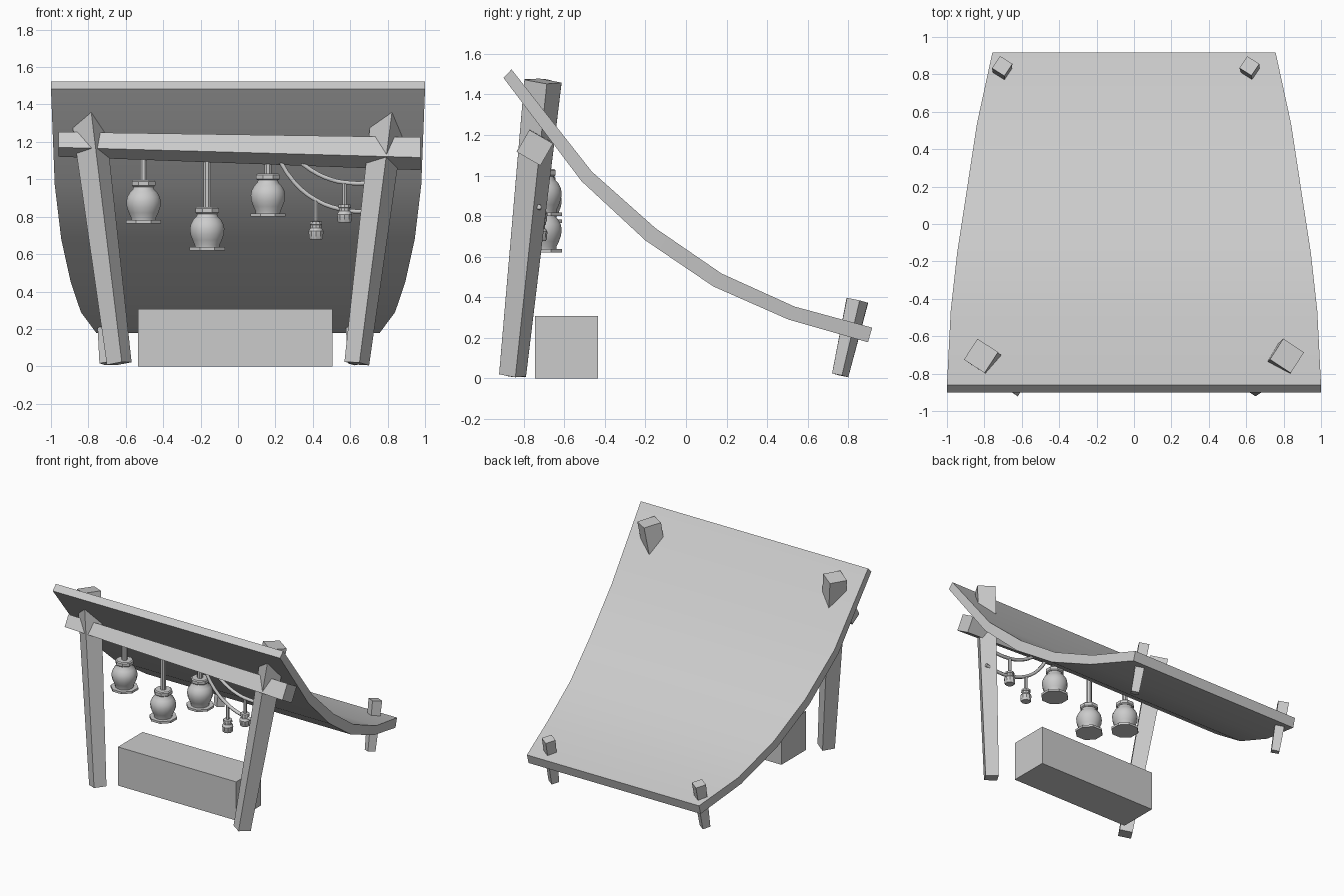
import bpy, math
from mathutils import Vector, Matrix

if "Cube" in bpy.data.objects:
    bpy.data.objects.remove(bpy.data.objects["Cube"])


def mesh_object(name, verts, faces, smooth=None):
    me = bpy.data.meshes.new(name)
    me.from_pydata([tuple(v) for v in verts], [], faces)
    ob = bpy.data.objects.new(name, me)
    bpy.context.collection.objects.link(ob)
    bpy.ops.object.select_all(action='DESELECT')
    ob.select_set(True)
    bpy.context.view_layer.objects.active = ob
    bpy.ops.object.mode_set(mode='EDIT')
    bpy.ops.mesh.select_all(action='SELECT')
    bpy.ops.mesh.normals_make_consistent(inside=False)
    bpy.ops.object.mode_set(mode='OBJECT')
    if smooth:
        bpy.ops.object.shade_smooth_by_angle(angle=math.radians(smooth))
    return ob


def loft(name, rings, smooth=None):
    """Skin a list of equal-length closed rings and cap both ends."""
    n = len(rings[0])
    verts = [v for r in rings for v in r]
    faces = [(i * n + j, i * n + (j + 1) % n, (i + 1) * n + (j + 1) % n, (i + 1) * n + j)
             for i in range(len(rings) - 1) for j in range(n)]
    faces += [tuple(range(n)), tuple(range(len(verts) - n, len(verts)))]
    return mesh_object(name, verts, faces, smooth)


def post(name, bottom, top, r0, r1, turn):
    """Leaning, tapering four-sided post."""
    bottom, top = Vector(bottom), Vector(top)
    lean = Vector((0, 0, 1)).rotation_difference(top - bottom)
    angles = [math.radians(turn + 90 * k) for k in range(4)]
    return loft(name, [[c + lean @ Vector((r * math.cos(a), r * math.sin(a), 0)) for a in angles]
                       for c, r in ((bottom, r0), (top, r1))])


def lathe(name, profile, pos, sides, smooth=None):
    rings = [[Vector(pos) + Vector((r * math.cos(a), r * math.sin(a), z))
              for a in (2 * math.pi * (k + 0.5) / sides for k in range(sides))]
             for r, z in profile]
    return loft(name, rings, smooth)


def rope(name, points, radius):
    cu = bpy.data.curves.new(name, 'CURVE')
    cu.dimensions = '3D'
    cu.bevel_depth = radius
    cu.bevel_resolution = 1
    cu.use_fill_caps = True
    cu.resolution_u = 3
    sp = cu.splines.new('BEZIER')
    sp.bezier_points.add(len(points) - 1)
    for bp, p in zip(sp.bezier_points, points):
        bp.co = p
        bp.handle_left_type = bp.handle_right_type = 'AUTO'
    ob = bpy.data.objects.new(name, cu)
    bpy.context.collection.objects.link(ob)


# Sagging canopy: half width, upper (y, z), lower (y, z) per row
rows = [(1.0, -0.86, 1.523, -0.90, 1.482), (0.98, -0.465, 1.02, -0.515, 0.972),
        (0.945, -0.15, 0.74, -0.20, 0.68), (0.895, 0.175, 0.517, 0.135, 0.453),
        (0.84, 0.535, 0.354, 0.505, 0.29), (0.757, 0.918, 0.25, 0.897, 0.178)]
loft("canopy", [[(-w, yu, zu), (w, yu, zu), (w, yl, zl), (-w, yl, zl)]
                for w, yu, zu, yl, zl in rows], 30)

# Posts
for side, s in (("left", -1), ("right", 1)):
    post("front_post_" + side, (s * 0.635, -0.855, 0.015), (s * 0.818, -0.705, 1.465),
         0.068, 0.094, 12)
post("back_post_left", (-0.70, 0.76, 0.015), (-0.705, 0.845, 0.385), 0.042, 0.056, 12)
post("back_post_right", (0.63, 0.76, 0.015), (0.617, 0.845, 0.385), 0.042, 0.054, 12)

# Cross beam, tapering towards the left
tilt = Matrix.Rotation(math.radians(-30), 3, 'X')
loft("cross_beam", [[Vector(c) + tilt @ Vector((0, a * w / 2, b * h / 2))
                     for a, b in ((-1, -1), (1, -1), (1, 1), (-1, 1))]
                    for c, w, h in (((-0.96, -0.74, 1.187), 0.10, 0.095),
                                    ((0.975, -0.745, 1.137), 0.135, 0.125))])

# Counter block
x0, x1, y0, y1 = -0.535, 0.505, -0.745, -0.435
loft("counter", [[(x0, y0, z), (x1, y0, z), (x1, y1, z), (x0, y1, z)] for z in (0, 0.307)])

# Hanging lanterns: rod, collar, rounded body, base plate
body = [(0.066, 0.012), (0.068, 0.03), (0.08, 0.055), (0.091, 0.085), (0.094, 0.115),
        (0.089, 0.14), (0.075, 0.165), (0.058, 0.182), (0.052, 0.205)]
for i, (x, z) in enumerate(((-0.505, 0.765), (-0.165, 0.62), (0.16, 0.80)), 1):
    p = (x, -0.705, z)
    tag = "_%d" % i
    lathe("lantern_body" + tag, body, p, 16, 50)
    lathe("lantern_base" + tag, [(0.102, 0), (0.102, 0.017)], p, 8)
    lathe("lantern_collar" + tag, [(0.06, 0.195), (0.068, 0.202), (0.068, 0.224), (0.06, 0.231)], p, 8)
    lathe("lantern_rod" + tag, [(0.021, 0.22), (0.021, 1.15 - z)], p, 8)

# Draped ropes between beam and right post
Y = -0.725
rope("rope_low", [(x, Y, z) for x, z in ((0.20, 1.14), (0.30, 0.985), (0.42, 0.888),
                                         (0.55, 0.84), (0.67, 0.828), (0.795, 0.845))], 0.013)
rope("rope_high", [(x, Y, z) for x, z in ((0.29, 1.13), (0.39, 1.05), (0.50, 0.998),
                                          (0.60, 0.98), (0.70, 0.982), (0.77, 1.0))], 0.013)

# Small bells on strings
bell = [(0.034, 0), (0.039, 0.008), (0.042, 0.045), (0.036, 0.055), (0.03, 0.062),
        (0.03, 0.078), (0.035, 0.08), (0.033, 0.096), (0.02, 0.098)]
for i, (x, z, top) in enumerate(((0.417, 0.678, 0.885), (0.57, 0.768, 0.98)), 1):
    lathe("bell_%d" % i, bell, (x, Y, z), 10, 30)
    lathe("bell_string_%d" % i, [(0.013, 0.09), (0.013, top - z)], (x, Y, z), 6)
